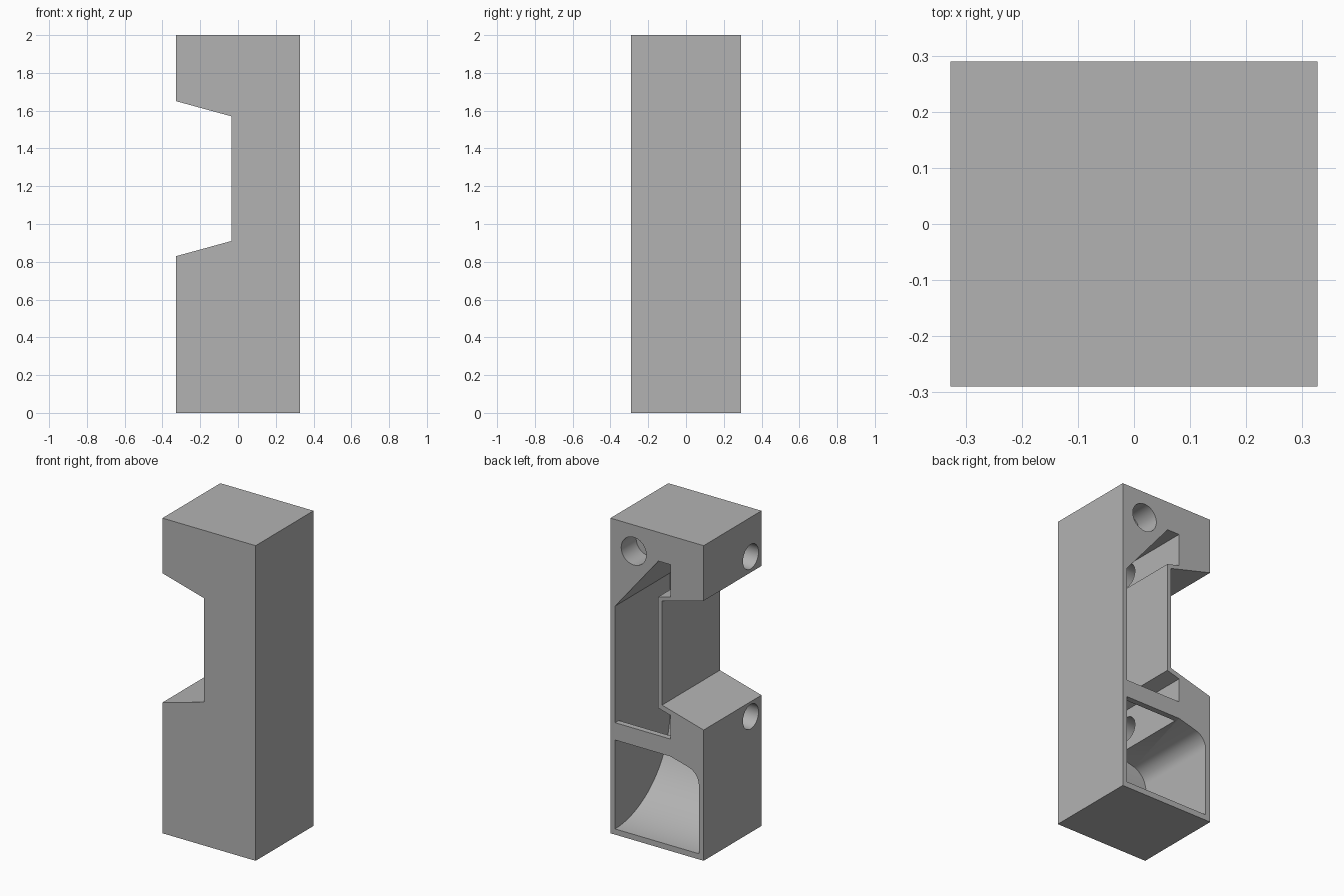
import bpy, bmesh, math
from mathutils import Matrix, Vector

old = bpy.data.objects.get("Cube")
if old:
    bpy.data.objects.remove(old, do_unlink=True)

grey = bpy.data.materials.new("neutral_grey")
grey.use_nodes = True
GREY = (0.45, 0.45, 0.45, 1)
grey.diffuse_color = GREY
grey.node_tree.nodes["Principled BSDF"].inputs["Base Color"].default_value = GREY


def make_object(name, bm):
    bmesh.ops.recalc_face_normals(bm, faces=bm.faces)
    mesh = bpy.data.meshes.new(name)
    bm.to_mesh(mesh)
    bm.free()
    mesh.materials.append(grey)
    obj = bpy.data.objects.new(name, mesh)
    bpy.context.collection.objects.link(obj)
    return obj


def extrude(name, profile, axis, start, end):
    """Extrude a profile: (x, z) points along y, or (y, z) points along x."""
    bm = bmesh.new()
    place = (lambda a, b: (a, start, b)) if axis == "y" else (lambda a, b: (start, a, b))
    face = bm.faces.new([bm.verts.new(place(a, b)) for a, b in profile])
    ext = bmesh.ops.extrude_face_region(bm, geom=[face])
    step = Vector((0, end - start, 0) if axis == "y" else (end - start, 0, 0))
    bmesh.ops.translate(bm, vec=step, verts=[v for v in ext["geom"] if isinstance(v, bmesh.types.BMVert)])
    return make_object(name, bm)


def cylinder(name, radius, length, centre, axis):
    bm = bmesh.new()
    turn = Matrix.Rotation(math.pi / 2, 4, "X" if axis == "y" else "Y")
    bmesh.ops.create_cone(bm, cap_ends=True, segments=48, radius1=radius, radius2=radius,
                          depth=length, matrix=Matrix.Translation(centre) @ turn)
    return make_object(name, bm)


def arc(cx, cz, r, a0, a1, n):
    angles = [math.radians(a0 + (a1 - a0) * i / n) for i in range(n + 1)]
    return [(cx + r * math.cos(a), cz + r * math.sin(a)) for a in angles]


def combine(target, tool, operation):
    mod = target.modifiers.new(tool.name, "BOOLEAN")
    mod.operation, mod.solver, mod.object = operation, "EXACT", tool
    bpy.context.view_layer.update()
    result = bpy.data.meshes.new_from_object(target.evaluated_get(bpy.context.evaluated_depsgraph_get()))
    target.modifiers.clear()
    target.data = result
    bpy.data.objects.remove(tool, do_unlink=True)


X, Y = 0.327, 0.29

# Tall block with a tapered notch on one side
body = extrude("housing", [(X, 0), (X, 2), (-X, 2), (-X, 1.65), (-0.035, 1.57),
                           (-0.035, 0.91), (-X, 0.83), (-X, 0)], "y", -Y, Y)

# Hollow interior, open at the back, with a rounded lower shoulder
inside = [(0.295, 0.036), (0.295, 1.45), (-0.009, 1.817), (-0.094, 1.817), (-0.094, 1.612),
          (-0.006, 1.588), (-0.006, 0.885), (-0.094, 0.861), (-0.094, 0.6)]
inside += arc(-0.193, 0.47, 0.1, 105.3, 180, 12) + [(-0.293, 0.036)]
combine(body, extrude("cavity", inside, "y", -0.26, 0.35), "DIFFERENCE")

# Thin crossbar between the two rear openings
bar = [(0.31, 0.6), (0.31, 0.71), (-0.11, 0.71), (-0.11, 0.6)]
combine(body, extrude("crossbar", bar, "y", 0.253, Y - 0.0005), "UNION")

# Curved ramp rising from the floor to the front wall
ramp = arc(0.289, 0.587, 0.551, 270, 180, 32) + [(-0.275, 0.587), (-0.275, 0.02), (0.289, 0.02)]
combine(body, extrude("ramp", ramp, "x", -0.31, 0.311), "UNION")

# Blind hole in the back and two side holes into the interior
combine(body, cylinder("rear_hole", 0.088, 0.3, (0.164, Y, 1.834), "y"), "DIFFERENCE")
for z in (1.75, 0.735):
    combine(body, cylinder("side_hole", 0.078, 0.37, (-0.225, -0.182, z), "x"), "DIFFERENCE")

# Smooth the curved surfaces, keep the corners crisp
bpy.ops.object.select_all(action="DESELECT")
body.select_set(True)
bpy.context.view_layer.objects.active = body
bpy.ops.object.shade_smooth_by_angle(angle=math.radians(25))
